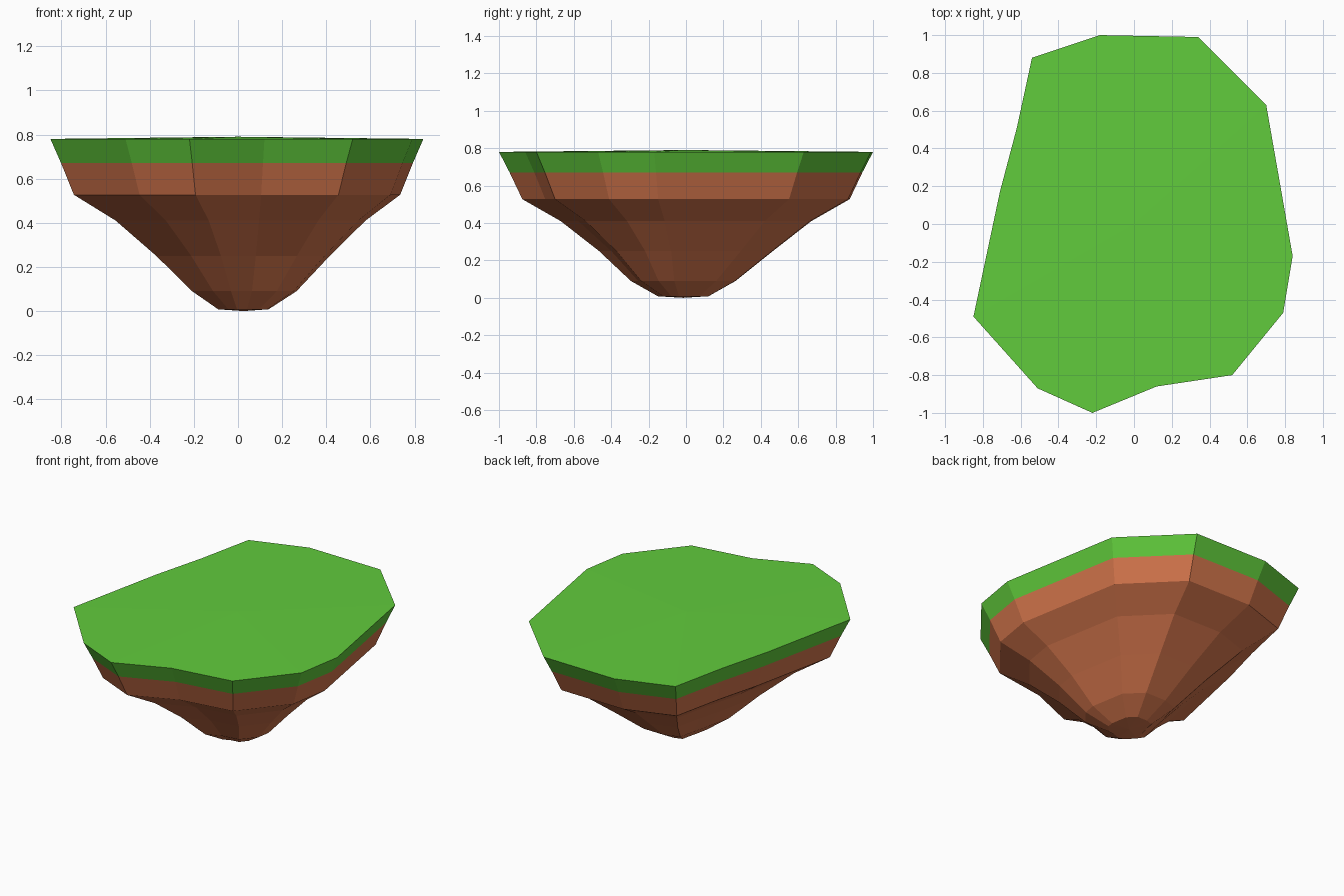
import bpy, bmesh

if "Cube" in bpy.data.objects:
    bpy.data.objects.remove(bpy.data.objects["Cube"])

# Irregular island outline, seen from above
OUTLINE = [(-0.18, 1.0), (0.34, 0.99), (0.70, 0.63), (0.84, -0.17), (0.79, -0.47),
           (0.52, -0.80), (0.12, -0.86), (-0.22, -1.0), (-0.51, -0.87),
           (-0.85, -0.49), (-0.71, 0.17), (-0.62, 0.51), (-0.54, 0.88)]


def material(name, color):
    m = bpy.data.materials.new(name)
    m.diffuse_color = (*color, 1)
    m.use_nodes = True
    m.node_tree.nodes["Principled BSDF"].inputs["Base Color"].default_value = m.diffuse_color
    return m


def layered_shell(name, rings, cap_z, mat):
    """Loft scaled outlines (scale, z, x shift, y shift), fan-capping the last ring."""
    bm = bmesh.new()
    loops = [[bm.verts.new((x * s + dx, y * s + dy, z)) for x, y in OUTLINE]
             for s, z, dx, dy in rings]
    n = len(OUTLINE)
    upward = cap_z > rings[0][1]
    for a, b in zip(loops, loops[1:]):
        for i in range(n):
            j = (i + 1) % n
            f = (a[i], a[j], b[j], b[i])
            bm.faces.new(f if upward is False else f[::-1])
    tip = bm.verts.new((rings[-1][2], rings[-1][3], cap_z))
    last = loops[-1]
    for i in range(n):
        f = (last[i], last[(i + 1) % n], tip)
        bm.faces.new(f if upward is False else f[::-1])
    me = bpy.data.meshes.new(name)
    bm.to_mesh(me)
    bm.free()
    me.materials.append(mat)
    ob = bpy.data.objects.new(name, me)
    bpy.context.collection.objects.link(ob)
    return ob


# Grass layer: short flared rim with a barely domed top
layered_shell("grass_top", [(0.943, 0.67, 0, 0), (1.0, 0.78, 0, 0)], 0.79,
              material("grass", (0.12, 0.60, 0.045)))

# Earth: steep band, then tapering facets down to a small foot
layered_shell("earth_base",
              [(0.943, 0.67, 0, 0), (0.875, 0.527, 0, 0), (0.67, 0.41, 0.015, 0.0),
               (0.465, 0.25, 0.025, 0.0), (0.28, 0.09, 0.03, -0.015),
               (0.135, 0.008, 0.025, -0.015)], 0.0,
              material("earth", (0.66, 0.18, 0.072)))
